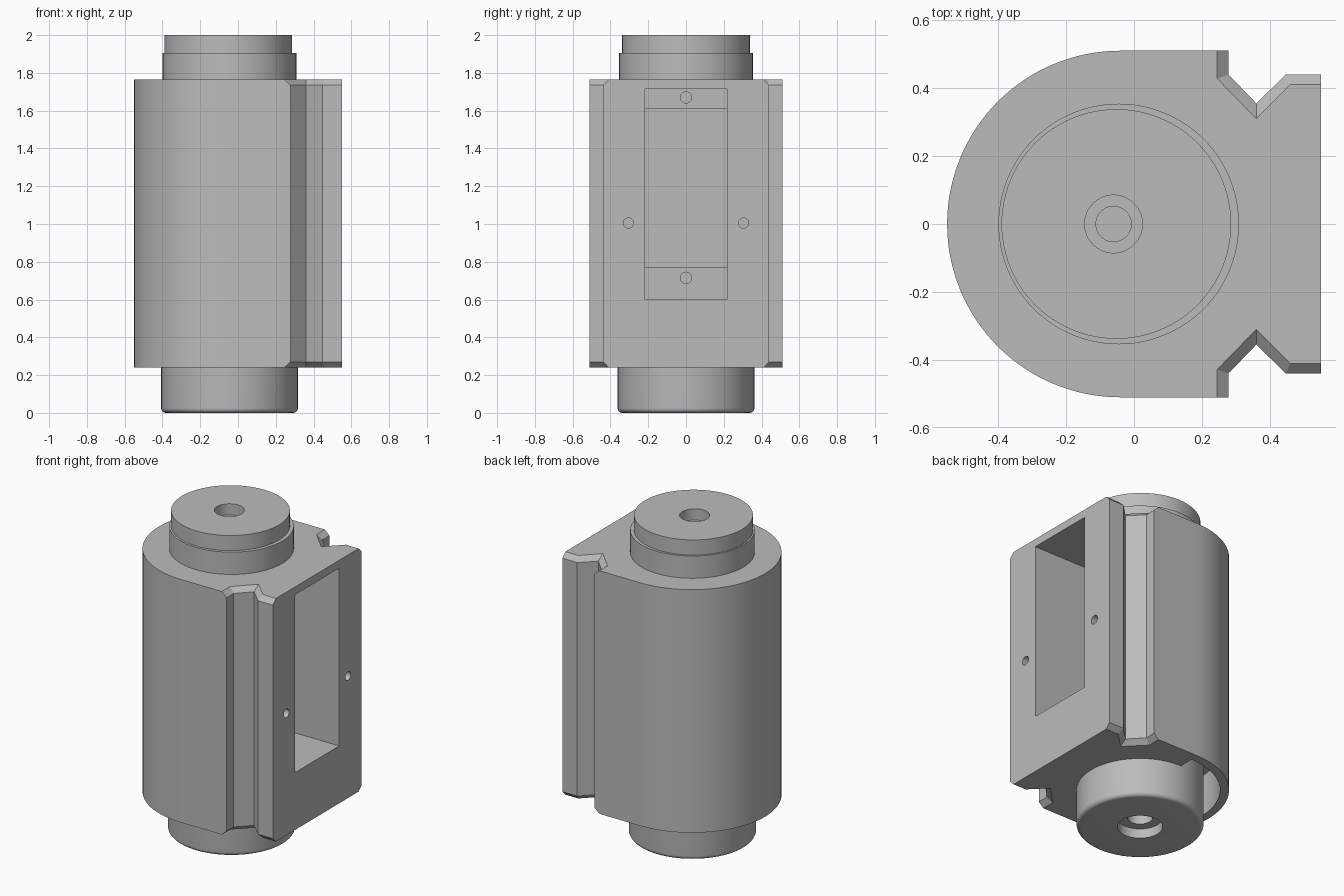
import bpy, bmesh, math

if "Cube" in bpy.data.objects:
    bpy.data.objects.remove(bpy.data.objects["Cube"])

steel = bpy.data.materials.new("plain_grey")
steel.use_nodes = True
GREY = (0.5, 0.5, 0.5, 1)
steel.diffuse_color = GREY
steel.node_tree.nodes["Principled BSDF"].inputs["Base Color"].default_value = GREY

AXIS = -0.045
BOTTOM, TOP, CHAMFER = 0.24, 1.765, 0.03


def finish(name, bm):
    bmesh.ops.recalc_face_normals(bm, faces=bm.faces)
    mesh = bpy.data.meshes.new(name)
    bm.to_mesh(mesh)
    bm.free()
    mesh.materials.append(steel)
    obj = bpy.data.objects.new(name, mesh)
    bpy.context.collection.objects.link(obj)
    return obj


def loft(name, rings):
    """Skin closed rings of points and cap both ends."""
    bm = bmesh.new()
    loops = [[bm.verts.new(p) for p in ring] for ring in rings]
    n = len(loops[0])
    for a, b in zip(loops, loops[1:]):
        for i in range(n):
            j = (i + 1) % n
            bm.faces.new((a[i], a[j], b[j], b[i]))
    bm.faces.new(loops[0][::-1])
    bm.faces.new(loops[-1])
    return finish(name, bm)


def turned(name, profile, cx=AXIS, sides=96):
    """Solid of revolution from (radius, z) pairs."""
    turns = [math.tau * i / sides for i in range(sides)]
    return loft(name, [[(cx + r * math.cos(t), r * math.sin(t), z) for t in turns]
                       for r, z in profile])


def box(name, x, y, z):
    return loft(name, [[(x[0], y[0], h), (x[1], y[0], h), (x[1], y[1], h), (x[0], y[1], h)]
                       for h in z])


def cut(target, cutter):
    cutter.hide_render = True
    mod = target.modifiers.new("cut", "BOOLEAN")
    mod.operation = "DIFFERENCE"
    mod.solver = "EXACT"
    mod.object = cutter
    bpy.context.view_layer.objects.active = target
    bpy.ops.object.modifier_apply(modifier=mod.name)
    bpy.data.objects.remove(cutter)


def cross_hole(target, y, z, radius, x0, x1):
    turns = [math.tau * i / 24 for i in range(24)]
    cut(target, loft("drill", [[(x, y + radius * math.cos(t), z + radius * math.sin(t))
                                for t in turns] for x in (x0, x1)]))


# Housing: round back, flat face, V groove on each side with chamfered ends
def outline(z, chamfered):
    if chamfered:
        side = [(0.55, 0.41), (0.46, 0.41), (0.36, 0.31), (0.245, 0.428), (0.245, 0.51)]
    else:
        side = [(0.55, 0.44), (0.447, 0.44), (0.36, 0.355), (0.278, 0.44), (0.278, 0.51)]
    arc = [math.pi * (0.5 + i / 64) for i in range(65)]
    pts = side + [(-0.04 + 0.51 * math.cos(t), 0.51 * math.sin(t)) for t in arc]
    pts += [(x, -y) for x, y in reversed(side)]
    return [(x, y, z) for x, y in pts]


housing = loft("housing", [outline(BOTTOM, True), outline(BOTTOM + CHAMFER, False),
                           outline(TOP - CHAMFER, False), outline(TOP, True)])

# Half-round clearance under the back of the housing
half = [math.pi * (0.5 + i / 48) for i in range(49)]
cut(housing, loft("clearance", [[(AXIS + 0.455 * math.cos(t), 0.455 * math.sin(t), z)
                                 for t in half] for z in (0.1, 0.5)]))

# Window with a deeper pocket, and screw holes
cut(housing, box("window", (0.15, 0.7), (-0.218, 0.218), (0.6, 1.715)))
cut(housing, box("pocket", (-0.05, 0.3), (-0.218, 0.218), (0.77, 1.61)))
for y in (-0.305, 0.305):
    cross_hole(housing, y, 1.005, 0.027, 0.4, 0.7)
for z in (0.715, 1.67):
    cross_hole(housing, 0, z, 0.03, 0.05, 0.3)

# Lower plunger with rounded rim and stepped hole
rim = [(0.337 + 0.025 * math.sin(a), 0.025 - 0.025 * math.cos(a))
       for a in [math.pi / 2 * i / 6 for i in range(7)]]
lower = turned("lower_plunger", rim + [(0.362, 0.55)])
cut(lower, turned("bore", [(0.128, -0.1), (0.128, 0.06)]))
cut(lower, turned("bore", [(0.072, 0.03), (0.072, 0.3)]))

# Upper collar and cap with stepped hole
collar = turned("upper_collar", [(0.354, TOP - 0.02), (0.354, 1.905)])
cap = turned("upper_cap", [(0.338, 1.8), (0.338, 2.0)], -0.052)
cut(cap, turned("bore", [(0.085, 1.93), (0.085, 2.1)], -0.06))
cut(cap, turned("bore", [(0.052, 1.86), (0.052, 1.95)], -0.06))

for obj in (housing, lower, collar, cap):
    bpy.ops.object.select_all(action="DESELECT")
    obj.select_set(True)
    bpy.context.view_layer.objects.active = obj
    bpy.ops.object.shade_smooth_by_angle(angle=math.radians(25))
